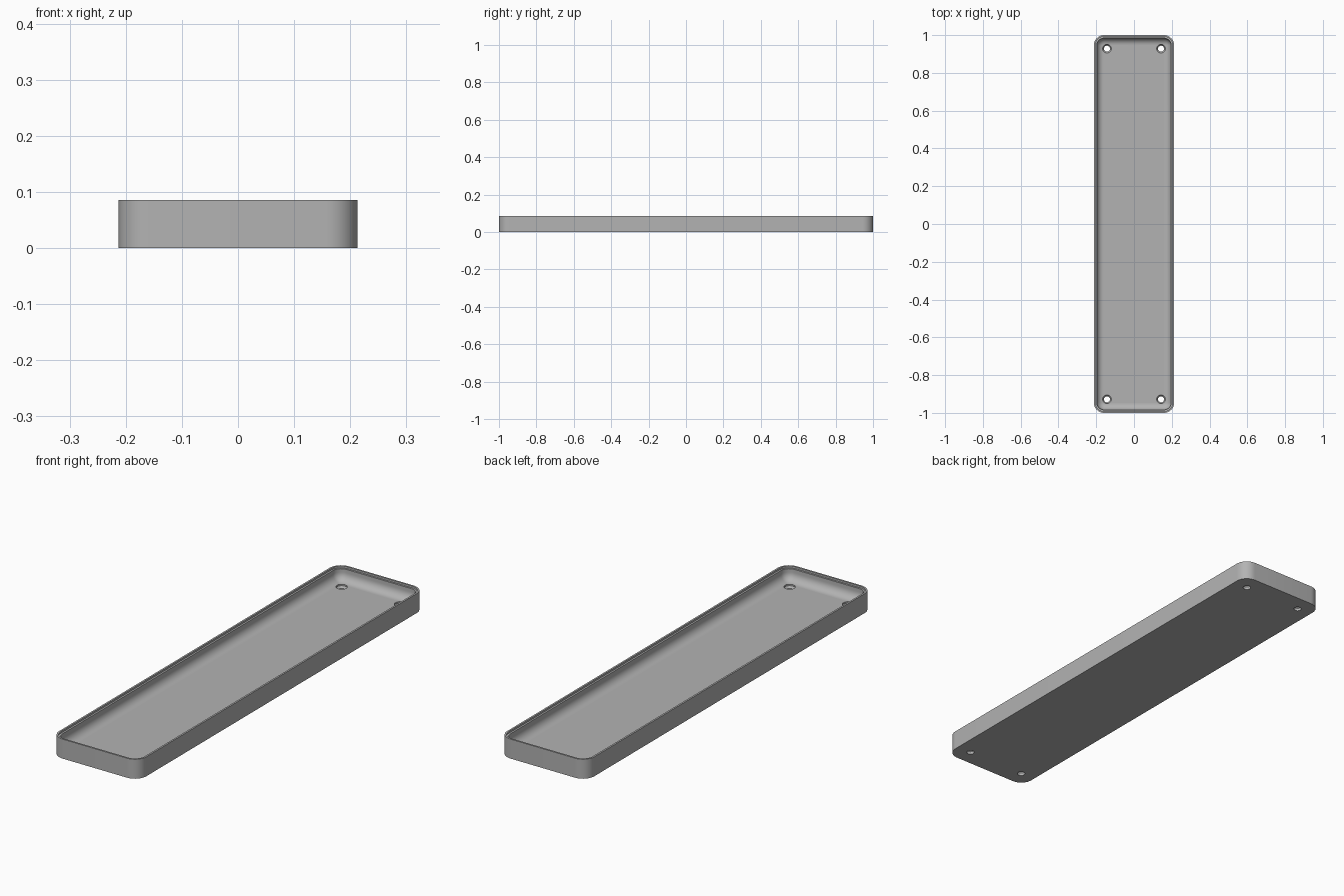
import bpy
import bmesh
from math import cos, sin, pi, radians

cube = bpy.data.objects.get("Cube")
if cube:
    bpy.data.objects.remove(cube)

HALF_W, HALF_L, HEIGHT, FLOOR = 0.213, 1.0, 0.086, 0.027
CORNER, WALL, FILLET = 0.055, 0.016, 0.036

grey = bpy.data.materials.new("plain grey")
grey.use_nodes = True
grey.diffuse_color = (0.45, 0.45, 0.45, 1)
grey.node_tree.nodes["Principled BSDF"].inputs["Base Color"].default_value = grey.diffuse_color


def make_object(name, bm):
    bmesh.ops.recalc_face_normals(bm, faces=bm.faces)
    mesh = bpy.data.meshes.new(name)
    bm.to_mesh(mesh)
    bm.free()
    mesh.materials.append(grey)
    obj = bpy.data.objects.new(name, mesh)
    bpy.context.collection.objects.link(obj)
    return obj


def rounded_ring(bm, inset, z, steps=10):
    """Rounded rectangle, pulled in from the outer wall by inset."""
    r = max(CORNER - inset, 0.004)
    cx, cy = HALF_W - inset - r, HALF_L - inset - r
    ring = []
    for q, (sx, sy) in enumerate([(1, 1), (-1, 1), (-1, -1), (1, -1)]):
        for i in range(steps + 1):
            a = (q + i / steps) * pi / 2
            ring.append(bm.verts.new((sx * cx + r * cos(a), sy * cy + r * sin(a), z)))
    return ring


def loft(name, make_ring, profile):
    """Join rings along a profile and cap both ends."""
    bm = bmesh.new()
    rings = [make_ring(bm, *p) for p in profile]
    for a, b in zip(rings, rings[1:]):
        for i in range(len(a)):
            j = (i + 1) % len(a)
            bm.faces.new((a[i], a[j], b[j], b[i]))
    bm.faces.new(rings[0])
    bm.faces.new(rings[-1])
    return make_object(name, bm)


def circle_ring(bm, radius, z, sides=32):
    return [bm.verts.new((radius * cos(2 * pi * i / sides), radius * sin(2 * pi * i / sides), z))
            for i in range(sides)]


# Tray: outer wall, stepped rim, inner wall, then a cove down to the floor
profile = [(0, 0), (0, HEIGHT), (0.008, HEIGHT), (0.008, HEIGHT - 0.008), (WALL, HEIGHT - 0.008)]
for i in range(9):
    a = i / 8 * pi / 2
    profile.append((WALL + FILLET * (1 - cos(a)), FLOOR + FILLET * (1 - sin(a))))
tray = loft("tray", rounded_ring, profile)

# Countersunk screw holes near the corners
for sx in (-1, 1):
    for sy in (-1, 1):
        cutter = loft("screw_hole_cutter", circle_ring,
                      [(0.016, -0.02), (0.016, 0.012), (0.023, FLOOR - 0.006), (0.023, 0.08)])
        cutter.location = (sx * 0.143, sy * 0.928, 0)
        cutter.hide_render = True
        cutter.hide_set(True)
        cut = tray.modifiers.new("screw_hole", 'BOOLEAN')
        cut.operation = 'DIFFERENCE'
        cut.solver = 'EXACT'
        cut.object = cutter

bpy.context.view_layer.objects.active = tray
tray.select_set(True)
for mod in list(tray.modifiers):
    bpy.ops.object.modifier_apply(modifier=mod.name)
bpy.ops.object.shade_smooth_by_angle(angle=radians(35))
